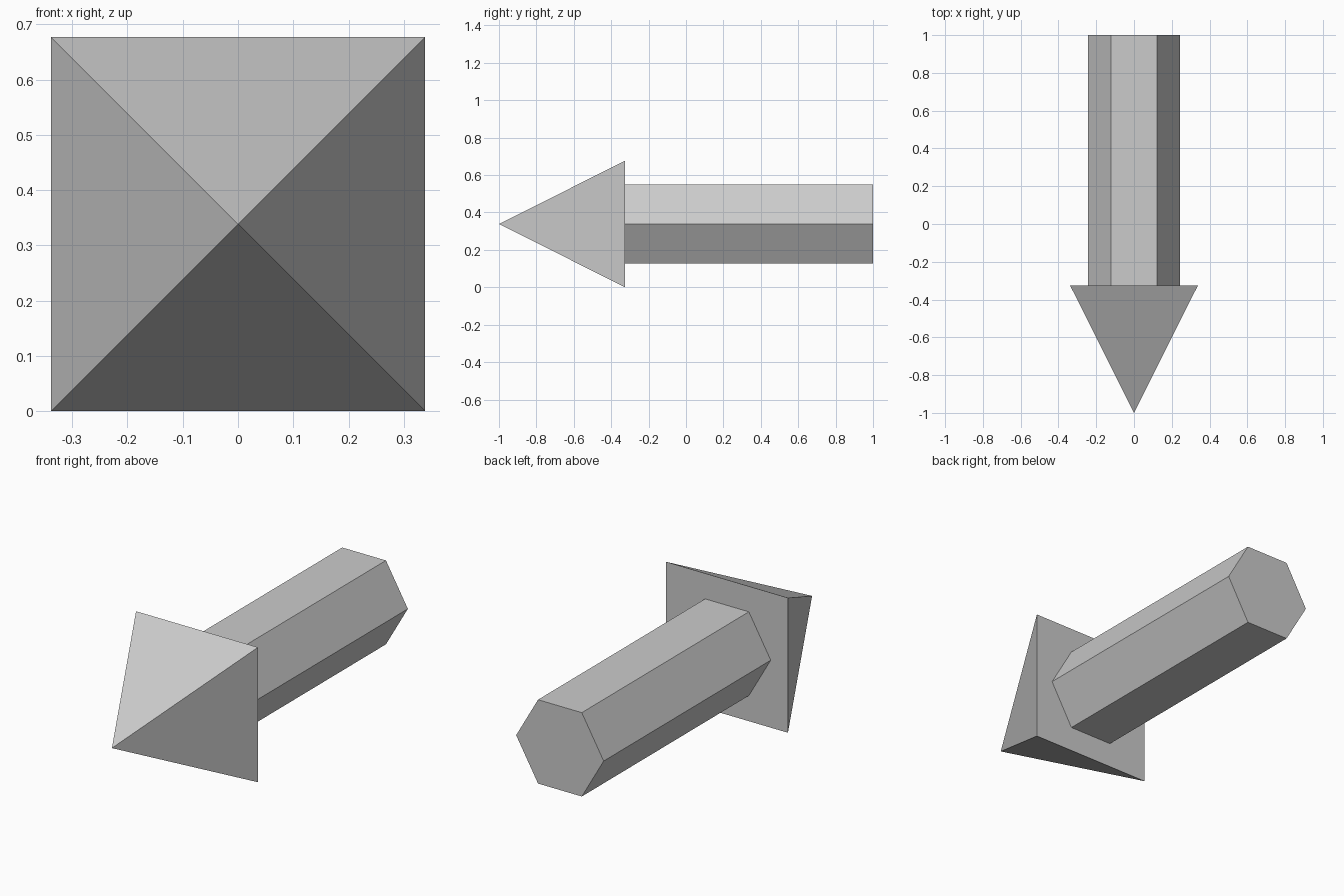
import bpy, bmesh
from math import cos, sin, pi

if "Cube" in bpy.data.objects:
    bpy.data.objects.remove(bpy.data.objects["Cube"])

CENTRE_Z = 0.3385
JOIN_Y = -0.325


def ring(bm, sides, radius, y, turn=0.0):
    """Regular polygon of vertices facing along y."""
    return [bm.verts.new((radius * cos(turn + 2 * pi * i / sides), y,
                          CENTRE_Z + radius * sin(turn + 2 * pi * i / sides)))
            for i in range(sides)]


def finish(bm, name):
    bmesh.ops.recalc_face_normals(bm, faces=bm.faces)
    mesh = bpy.data.meshes.new(name)
    bm.to_mesh(mesh)
    bm.free()
    obj = bpy.data.objects.new(name, mesh)
    bpy.context.collection.objects.link(obj)
    return obj


# Arrow head: square pyramid pointing to the front
bm = bmesh.new()
base = ring(bm, 4, CENTRE_Z * 2 ** 0.5, JOIN_Y, pi / 4)
tip = bm.verts.new((0, -1, CENTRE_Z))
bm.faces.new(base)
for i in range(4):
    bm.faces.new((base[i], base[(i + 1) % 4], tip))
finish(bm, "arrow_head")

# Shaft: hexagonal bar with flat top and bottom
bm = bmesh.new()
front = ring(bm, 6, 0.243, JOIN_Y)
back = ring(bm, 6, 0.243, 1.0)
bm.faces.new(front)
bm.faces.new(back)
for i in range(6):
    j = (i + 1) % 6
    bm.faces.new((front[i], front[j], back[j], back[i]))
finish(bm, "shaft")
